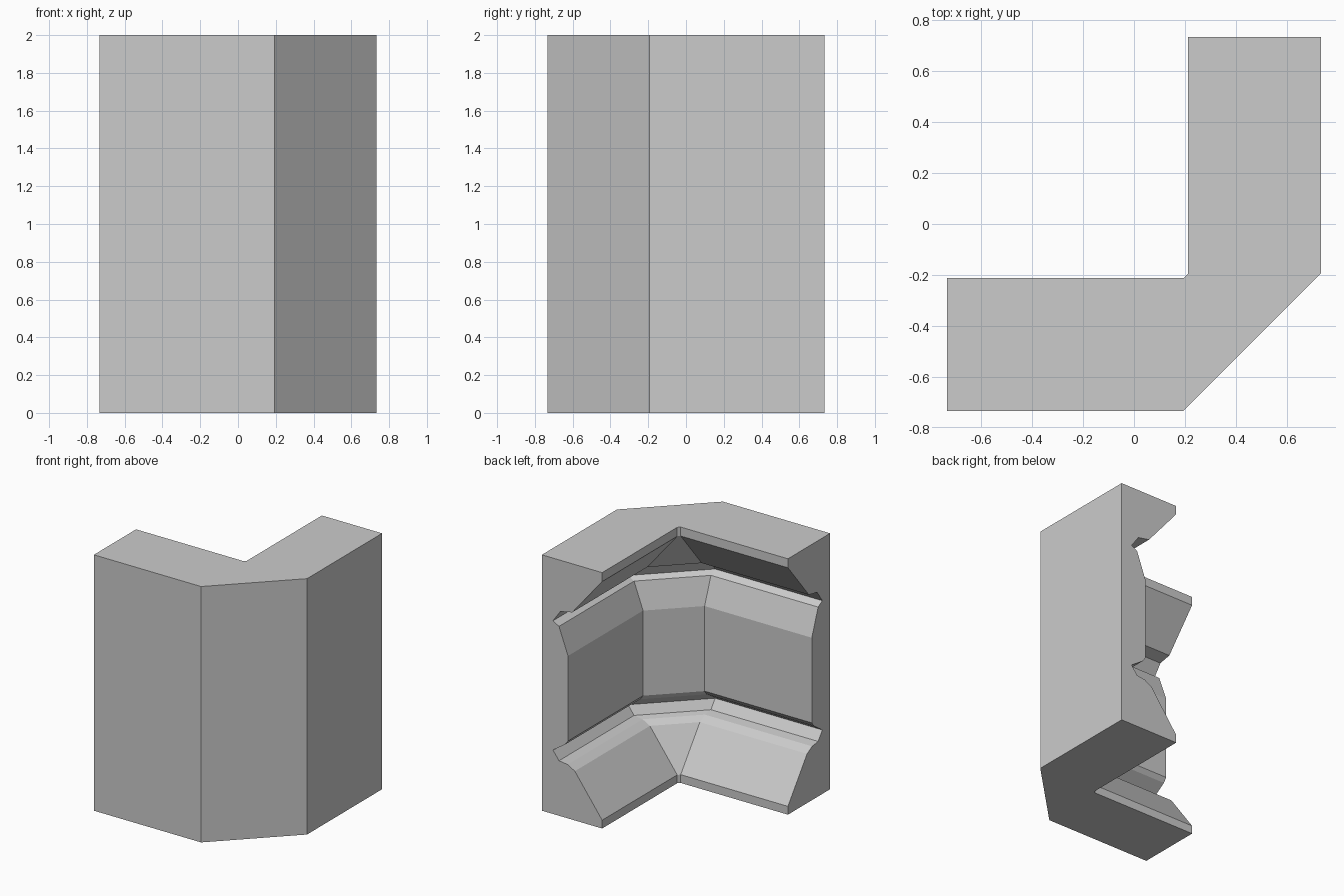
import bpy, bmesh

if "Cube" in bpy.data.objects:
    bpy.data.objects.remove(bpy.data.objects["Cube"])

# Moulding cross-section: (depth in from the outer wall, height)
profile = [
    (0, 0), (0.521, 0), (0.521, 0.065), (0.285, 0.385), (0.222, 0.42),
    (0.148, 0.43), (0.096, 0.5), (0.2, 0.57), (0.226, 0.605),
    (0.226, 1.27), (0.148, 1.48), (0.096, 1.51), (0.16, 1.6),
    (0.262, 1.62), (0.521, 1.93), (0.521, 2), (0, 2),
]

OUT = 0.733     # outer wall distance from the centre
PIVOT = 0.194   # corner pivot at (PIVOT, -PIVOT)

# Stations along the path: outer wall position and inward direction
stations = [
    ((-OUT, -OUT), (0, 1)),
    ((PIVOT, -OUT), (0, 1)),
    ((OUT, -PIVOT), (-1, 0)),
    ((OUT, OUT), (-1, 0)),
]

# Sweep the profile through both legs and the one-step corner
bm = bmesh.new()
rings = [[bm.verts.new((px + ix * d, py + iy * d, z)) for d, z in profile]
         for (px, py), (ix, iy) in stations]
n = len(profile)
for a, b in zip(rings, rings[1:]):
    for i in range(n):
        j = (i + 1) % n
        bm.faces.new((a[i], a[j], b[j], b[i]))

# Flat end caps
bm.faces.new(rings[0][::-1])
bm.faces.new(rings[-1])
bmesh.ops.recalc_face_normals(bm, faces=bm.faces[:])

mesh = bpy.data.meshes.new("corner_moulding")
bm.to_mesh(mesh)
bm.free()
bpy.context.collection.objects.link(bpy.data.objects.new("corner_moulding", mesh))
